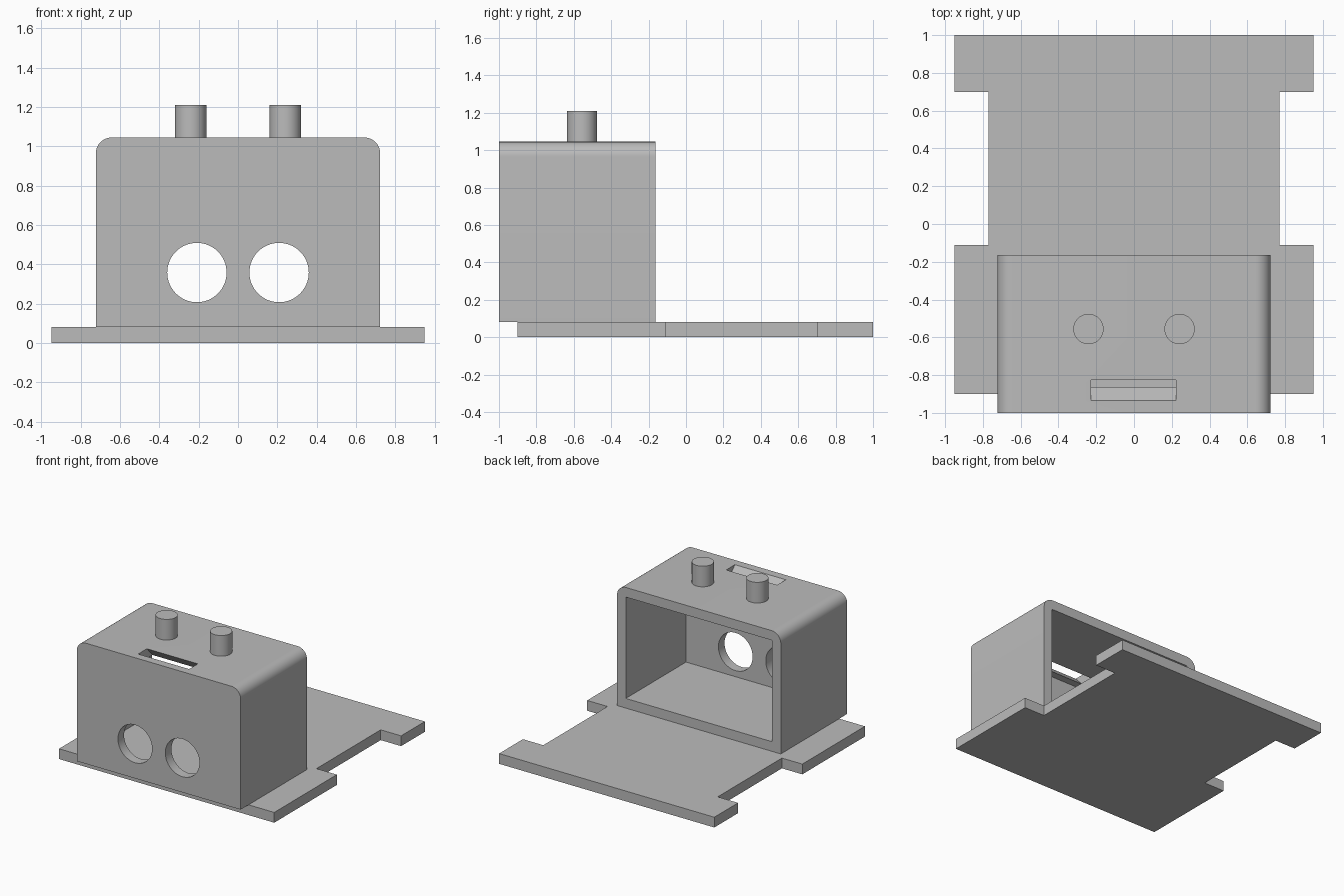
import bpy, math
import bmesh
from mathutils import Matrix, Vector

if "Cube" in bpy.data.objects:
    bpy.data.objects.remove(bpy.data.objects["Cube"], do_unlink=True)

grey = bpy.data.materials.new("plain grey")
grey.use_nodes = True
COLOUR = (0.5, 0.5, 0.5, 1)
grey.diffuse_color = COLOUR
grey.node_tree.nodes["Principled BSDF"].inputs["Base Color"].default_value = COLOUR


def finish(name, bm):
    """Turn a bmesh into a grey object."""
    bmesh.ops.recalc_face_normals(bm, faces=bm.faces)
    mesh = bpy.data.meshes.new(name)
    bm.to_mesh(mesh)
    bm.free()
    mesh.materials.append(grey)
    obj = bpy.data.objects.new(name, mesh)
    bpy.context.collection.objects.link(obj)
    return obj


def prism(points, along):
    """Extrude a flat outline of 3D points along a vector."""
    bm = bmesh.new()
    face = bm.faces.new([bm.verts.new(p) for p in points])
    new = bmesh.ops.extrude_face_region(bm, geom=[face])["geom"]
    verts = [v for v in new if isinstance(v, bmesh.types.BMVert)]
    bmesh.ops.translate(bm, verts=verts, vec=Vector(along))
    return bm


def block(x, y0, y1, z0, z1):
    return prism([(-x, y0, z0), (x, y0, z0), (x, y0, z1), (-x, y0, z1)], (0, y1 - y0, 0))


def cylinder(name, centre, radius, depth, axis="Z"):
    bm = bmesh.new()
    turn = Matrix.Rotation(math.pi / 2, 4, "X") if axis == "Y" else Matrix()
    bmesh.ops.create_cone(bm, cap_ends=True, segments=64, radius1=radius, radius2=radius,
                          depth=depth, matrix=Matrix.Translation(centre) @ turn)
    return finish(name, bm)


def activate(obj):
    bpy.ops.object.select_all(action="DESELECT")
    obj.select_set(True)
    bpy.context.view_layer.objects.active = obj


def cut(obj, cutter):
    cutter.hide_render = True
    mod = obj.modifiers.new("cut", "BOOLEAN")
    mod.operation = "DIFFERENCE"
    mod.solver = "EXACT"
    mod.object = cutter
    activate(obj)
    bpy.ops.object.modifier_apply(modifier=mod.name)
    bpy.data.objects.remove(cutter, do_unlink=True)


def smooth(obj):
    activate(obj)
    bpy.ops.object.shade_smooth_by_angle(angle=math.radians(30))


BASE_TOP, TOP, WALL = 0.082, 1.045, 0.077
FRONT, BACK, HALF = -1.0, -0.163, 0.723

# Base plate with a notch in each side
right_edge = [(0.95, -0.9), (0.95, -0.11), (0.77, -0.11), (0.77, 0.7), (0.95, 0.7), (0.95, 1.0)]
outline = right_edge + [(-x, y) for x, y in reversed(right_edge)]
finish("base_plate", prism([(x, y, 0) for x, y in outline], (0, 0, BASE_TOP)))

# Housing with rounded upper side edges
bm = block(HALF, FRONT, BACK, BASE_TOP, TOP)
upper = [e for e in bm.edges
         if all(v.co.z > TOP - 0.01 for v in e.verts)
         and abs(e.verts[0].co.x - e.verts[1].co.x) < 0.01]
bmesh.ops.bevel(bm, geom=upper, offset=0.08, segments=12, profile=0.5, affect="EDGES")
housing = finish("housing", bm)

# Cavity open to the back
cut(housing, finish("cavity_cutter", block(HALF - WALL, FRONT + WALL, 0, BASE_TOP + WALL, TOP - WALL)))

# Two round holes in the front wall
for side in (-1, 1):
    cut(housing, cylinder("eye_hole_cutter", (side * 0.209, FRONT, 0.358), 0.151, 0.4, "Y"))

# Slanted slot through the roof
low, high = TOP - WALL - 0.005, TOP + 0.05
slant = 0.93
slot = [(-0.227, y + (TOP - z) * slant, z)
        for y, z in ((-0.935, low), (-0.825, low), (-0.825, high), (-0.935, high))]
cut(housing, finish("slot_cutter", prism(slot, (0.45, 0, 0))))
smooth(housing)

# Two pegs on the roof
for name, side in (("left_peg", 1), ("right_peg", -1)):
    smooth(cylinder(name, (side * 0.241, -0.556, (TOP + 1.21) / 2), 0.08, 1.21 - TOP))
